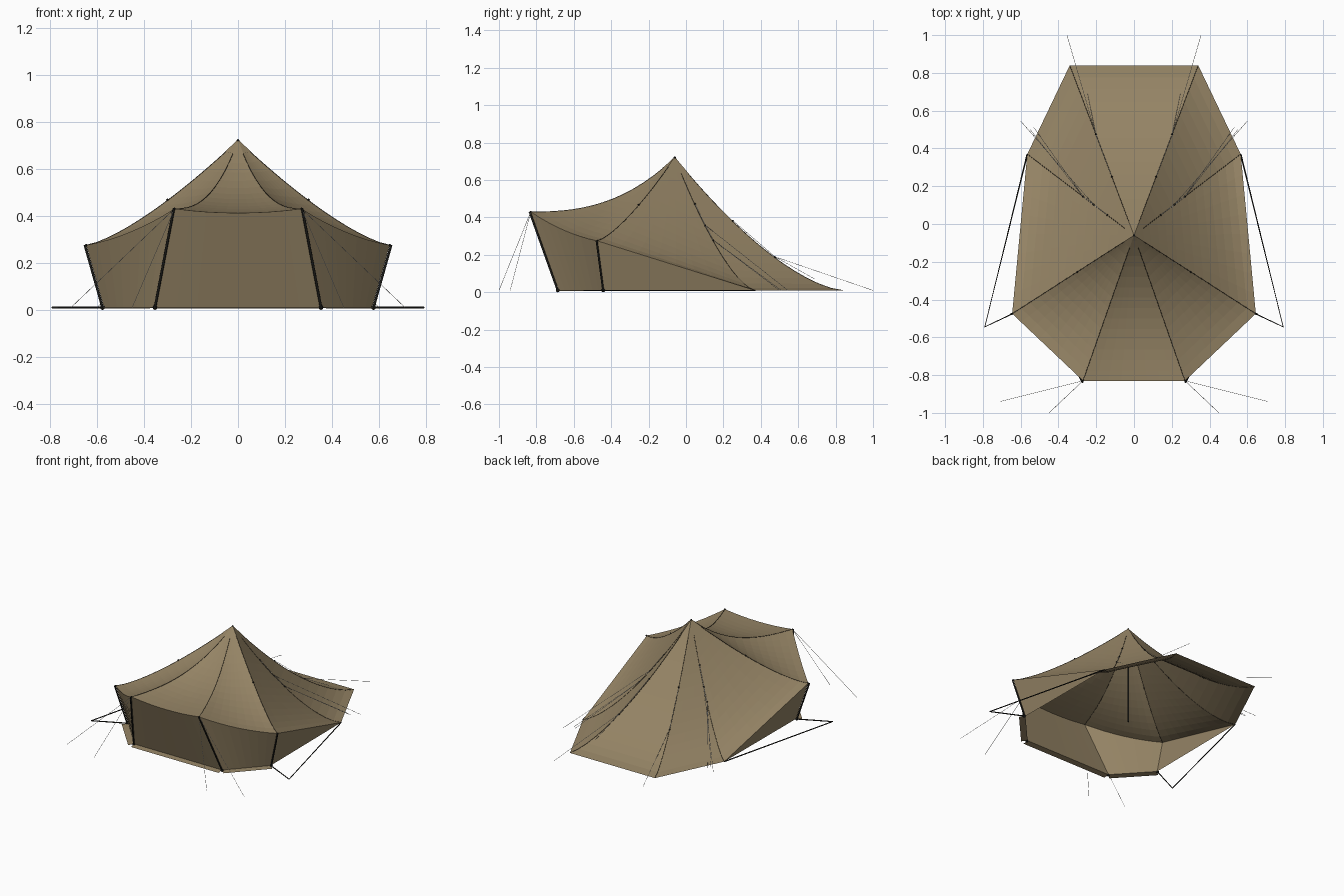
import bpy
from mathutils import Vector

if "Cube" in bpy.data.objects:
    bpy.data.objects.remove(bpy.data.objects["Cube"], do_unlink=True)


def material(name, rgb):
    m = bpy.data.materials.new(name)
    m.use_nodes = True
    m.diffuse_color = (*rgb, 1)
    bsdf = m.node_tree.nodes["Principled BSDF"]
    bsdf.inputs["Base Color"].default_value = (*rgb, 1)
    bsdf.inputs["Roughness"].default_value = 0.9
    return m


CANVAS = material("tan canvas", (0.30, 0.23, 0.13))
DARK = material("black pole", (0.012, 0.012, 0.01))
SEAM = material("dark seam", (0.06, 0.048, 0.03))
ROPE = material("pale grey rope", (0.6, 0.6, 0.58))

GROUND = 0.01
APEX = Vector((0, -0.06, 0.72))


def both(x, y, z):
    """A point on the model's left and its mirror image."""
    return {1: Vector((x, y, z)), -1: Vector((-x, y, z))}


FRONT = both(0.27, -0.83, 0.43)
SIDE = both(0.645, -0.475, 0.275)
REAR_SIDE = both(0.565, 0.37, GROUND)
REAR = both(0.34, 0.84, GROUND)
FRONT_FOOT = both(0.35, -0.68, GROUND)
SIDE_FOOT = both(0.57, -0.44, GROUND)

# Each ridge: its outer end and how strongly it droops
RIDGES = [(FRONT[1], 2.55), (SIDE[1], 1.36), (REAR_SIDE[1], 1.52), (REAR[1], 1.55),
          (REAR[-1], 1.55), (REAR_SIDE[-1], 1.52), (SIDE[-1], 1.36), (FRONT[-1], 2.55)]
# Sag of the rim between one ridge and the next
RIM_SAG = [0.021, 0, 0, 0, 0, 0, 0.021, 0.018]


def ridge_point(i, t):
    end, power = RIDGES[i % 8]
    p = APEX.lerp(end, t)
    p.z = end.z + (APEX.z - end.z) * (1 - t) ** power
    return p


def roof_point(i, t, u):
    p = ridge_point(i, t).lerp(ridge_point(i + 1, t), u)
    p.z -= RIM_SAG[i] * 4 * u * (1 - u) * t
    return p


def grid_object(name, rows):
    """Canvas sheet from equal rows of points, running downwards."""
    n = len(rows[0])
    verts = [p for row in rows for p in row]
    faces = []
    for r in range(len(rows) - 1):
        for c in range(n - 1):
            a = r * n + c
            faces.append((a, a + n, a + n + 1, a + 1))
    me = bpy.data.meshes.new(name)
    me.from_pydata(verts, [], faces)
    me.validate()
    me.materials.append(CANVAS)
    bpy.context.collection.objects.link(bpy.data.objects.new(name, me))


def line(name, points, radius, mat, sides=1):
    """Round cord or pole along a path."""
    cu = bpy.data.curves.new(name, 'CURVE')
    cu.dimensions = '3D'
    cu.bevel_depth = radius
    cu.bevel_resolution = sides
    cu.use_fill_caps = True
    sp = cu.splines.new('POLY')
    sp.points.add(len(points) - 1)
    for pt, co in zip(sp.points, points):
        pt.co = (*co, 1)
    cu.materials.append(mat)
    bpy.context.collection.objects.link(bpy.data.objects.new(name, cu))


def rope(name, points):
    line(name, points, 0.0011, ROPE)


def bead(name, p, r):
    bpy.ops.mesh.primitive_uv_sphere_add(segments=8, ring_count=6, radius=r, location=p)
    ob = bpy.context.object
    ob.name = name
    ob.data.materials.append(DARK)


BANDS, COLS = 14, 8
us = [c / COLS for c in range(COLS + 1)]

# Roof panels, ridge seams and peak cap
for i in range(8):
    rows = [[roof_point(i, r / BANDS, u) for u in us] for r in range(BANDS + 1)]
    grid_object("roof_panel", rows)
    line("ridge_seam", [ridge_point(i, r / BANDS) for r in range(BANDS + 1)], 0.0016, SEAM)
    lift = Vector((0, 0, 0.004))
    grid_object("peak_cap", [[roof_point(i, t, u) + lift for u in (0, 1)]
                             for t in (0, 0.04, 0.085)])


# Walls under the front three panels, each with a flap on the ground
def wall(i, foot_a, foot_b):
    top = [roof_point(i, 1, u) for u in us]
    bottom = [foot_a.lerp(foot_b, u) for u in us]
    grid_object("wall", [top, bottom])
    along = (foot_b - foot_a).normalized()
    out = along.cross(Vector((0, 0, 1))) * 0.043
    out.z = -0.004
    grid_object("ground_flap", [[foot_a, foot_b], [foot_a + out, foot_b + out]])


wall(7, FRONT_FOOT[-1], FRONT_FOOT[1])
wall(0, FRONT_FOOT[1], SIDE_FOOT[1])
wall(6, SIDE_FOOT[-1], FRONT_FOOT[-1])

for s, side, rear_side, rear in ((1, 1, 2, 3), (-1, 6, 5, 4)):
    # Triangular side wall
    me = bpy.data.meshes.new("side_wall")
    me.from_pydata([SIDE[s], SIDE_FOOT[s], REAR_SIDE[s]], [],
                   [(0, 1, 2) if s > 0 else (0, 2, 1)])
    me.materials.append(CANVAS)
    bpy.context.collection.objects.link(bpy.data.objects.new("side_wall", me))

    # Corner poles just outside the canvas, with feet and tips
    for name, tip, foot, out in (
            ("front_pole", FRONT[s], FRONT_FOOT[s], Vector((0.003 * s, -0.006, 0))),
            ("side_pole", SIDE[s], SIDE_FOOT[s], Vector((0.006 * s, -0.003, 0)))):
        line(name, [tip + out, foot + out], 0.0055, DARK, 2)
        bead("pole_foot", foot + out, 0.01)
        bead("pole_tip", tip, 0.005)

    # Ground cord pegged out beside the side wall
    peg = Vector((0.79 * s, -0.545, GROUND))
    line("ground_cord", [REAR_SIDE[s], peg, SIDE_FOOT[s]], 0.004, DARK)

    # Ropes from the front corners
    for x, y in ((0.71, -0.94), (0.45, -1.0)):
        rope("front_rope", [FRONT[s], (x * s, y, GROUND)])

    # Beads along the ridges
    up = Vector((0, 0, 0.005))
    for i, ts in ((side, (0.465,)), (rear_side, (0.25, 0.38, 0.478)), (rear, (0.345, 0.595))):
        for t in ts:
            bead("rope_bead", ridge_point(i, t) + up / 2, 0.0055)

    # Ropes running from the rear ridges to the ground
    upper, lower = (ridge_point(rear, t) + up for t in (0.345, 0.595))
    rope("rear_rope", [upper, lower, (0.355 * s, 1.0, GROUND)])
    rope("rear_short_rope", [lower, (0.245 * s, 0.69, 0.07)])
    high, middle, low = (ridge_point(rear_side, t) + up for t in (0.25, 0.38, 0.478))
    rope("rear_side_rope", [high, middle, (0.6 * s, 0.545, GROUND)])
    rope("rear_side_rope", [middle, low, (0.55 * s, 0.5, GROUND)])
    rope("rear_side_rope", [low, (0.53 * s, 0.51, GROUND)])

# Centre pole
height = APEX.z - GROUND
bpy.ops.mesh.primitive_cylinder_add(vertices=12, radius=0.006, depth=height,
                                    location=(0, APEX.y, GROUND + height / 2))
bpy.context.object.name = "centre_pole"
bpy.context.object.data.materials.append(DARK)
bpy.ops.object.shade_smooth_by_angle()
bead("peak_knob", APEX, 0.006)
